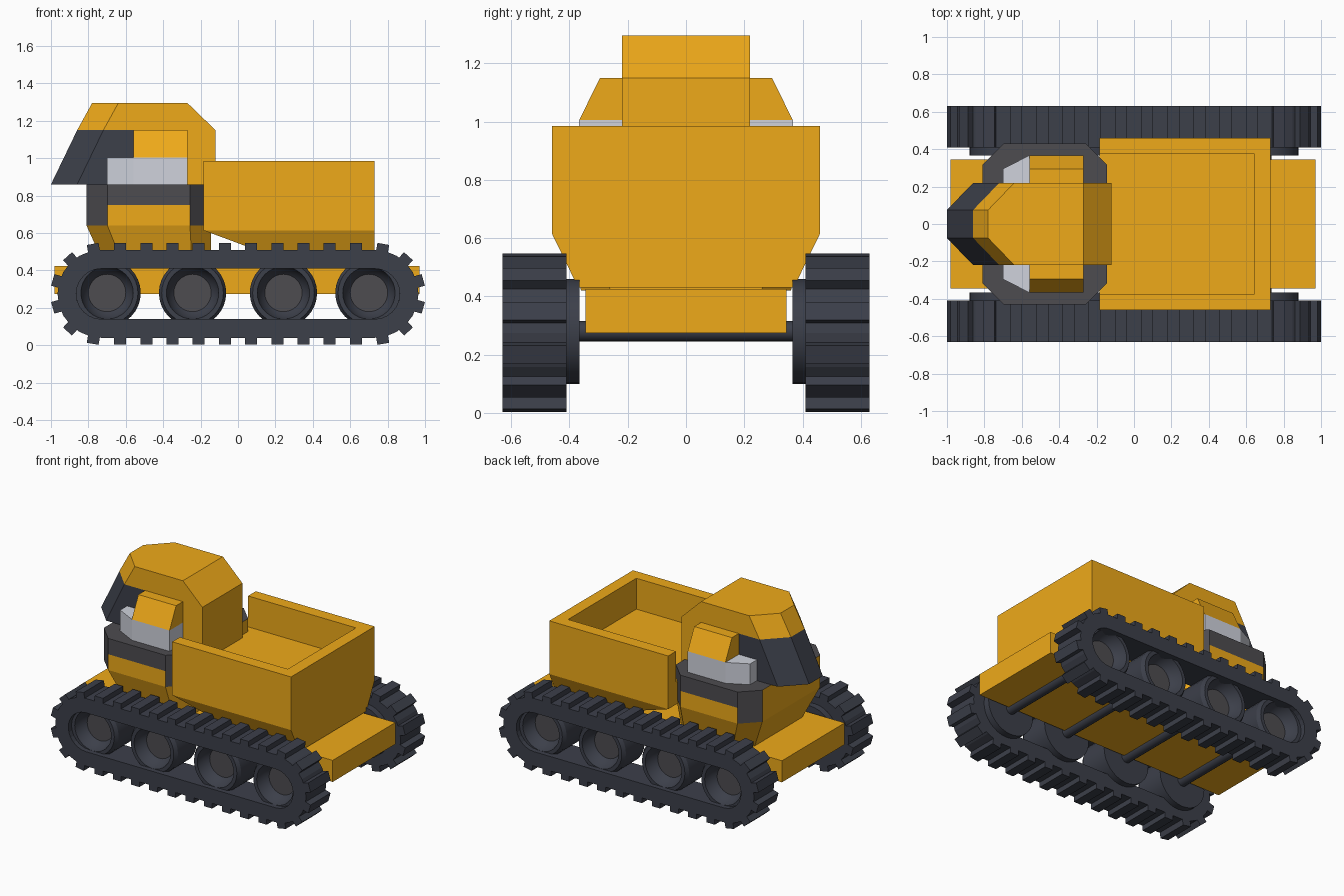
import bpy, bmesh, math
from mathutils import Matrix, Vector

if "Cube" in bpy.data.objects:
    bpy.data.objects.remove(bpy.data.objects["Cube"])


def material(name, rgb):
    m = bpy.data.materials.new(name)
    m.diffuse_color = (*rgb, 1)
    m.use_nodes = True
    m.node_tree.nodes["Principled BSDF"].inputs["Base Color"].default_value = m.diffuse_color
    return m


YELLOW = material("yellow_paint", (0.86, 0.40, 0.01))
RUBBER = material("dark_rubber", (0.045, 0.05, 0.068))
TRIM = material("grey_trim", (0.075, 0.072, 0.08))
LIGHT = material("pale_grey", (0.63, 0.65, 0.72))


def finish(bm, name, mats, smooth=False):
    bmesh.ops.recalc_face_normals(bm, faces=bm.faces)
    me = bpy.data.meshes.new(name)
    bm.to_mesh(me)
    bm.free()
    for m in mats:
        me.materials.append(m)
    ob = bpy.data.objects.new(name, me)
    bpy.context.collection.objects.link(ob)
    if smooth:
        bpy.ops.object.select_all(action='DESELECT')
        ob.select_set(True)
        bpy.context.view_layer.objects.active = ob
        bpy.ops.object.shade_smooth_by_angle(angle=math.radians(30))
    return ob


def loft(bm, loops, closed=False, pick=lambda level, i: 0):
    """Skin a list of point loops; cap the ends unless closed."""
    rows = [[bm.verts.new(p) for p in loop] for loop in loops]
    n = len(rows[0])
    pairs = list(zip(rows, rows[1:])) + ([(rows[-1], rows[0])] if closed else [])
    for level, (a, b) in enumerate(pairs):
        for i in range(n):
            j = (i + 1) % n
            bm.faces.new((a[i], a[j], b[j], b[i])).material_index = pick(level, i)
    if not closed:
        bm.faces.new(rows[0]).material_index = pick(-1, 0)
        bm.faces.new(rows[-1]).material_index = pick(len(rows), 0)


def at_z(pts, z):
    return [(x, y, z) for x, y in pts]


def solid(name, loops, mats, smooth=False, pick=lambda level, i: 0):
    bm = bmesh.new()
    loft(bm, loops, pick=pick)
    return finish(bm, name, mats, smooth)


def rect(x0, x1, y0, y1, z):
    return at_z([(x0, y0), (x1, y0), (x1, y1), (x0, y1)], z)


def box(name, x0, x1, y0, y1, z0, z1, mat):
    return solid(name, [rect(x0, x1, y0, y1, z0), rect(x0, x1, y0, y1, z1)], [mat])


# Tracks: stadium band with lugs
ZC, XE = 0.275, 0.73


def stadium(r, y, n=12):
    pts = []
    for side, start in ((1, -90), (-1, 90)):
        for k in range(n + 1):
            a = math.radians(start + 180 * k / n)
            pts.append((side * XE + r * math.cos(a), y, ZC + r * math.sin(a)))
    return pts


def track(name, s):
    bm = bmesh.new()
    y0, y1 = s * 0.41, s * 0.63
    loft(bm, [stadium(0.235, y0), stadium(0.235, y1),
              stadium(0.135, y1), stadium(0.135, y0)], closed=True)
    spots = [(-0.63 + 0.14 * k, a) for k in range(10) for a in (90, -90)]
    spots += [(XE, a) for a in (-80, -48, -16, 16, 48, 80)]
    spots += [(-XE, 180 + a) for a in (-80, -48, -16, 16, 48, 80)]
    for x, a in spots:
        m = (Matrix.Translation((x, s * 0.52, ZC))
             @ Matrix.Rotation(-math.radians(a), 4, 'Y')
             @ Matrix.Translation((0.245, 0, 0))
             @ Matrix.Diagonal((0.052, 0.22, 0.064, 1)))
        bmesh.ops.create_cube(bm, size=1, matrix=m)
    return finish(bm, name, [RUBBER])


def circle(x, y, r, n=32):
    return [(x + r * math.cos(2 * math.pi * k / n), y,
             0.28 + r * math.sin(2 * math.pi * k / n)) for k in range(n)]


# Wheels and axles
WHEEL = [(0.18, 0.365), (0.18, 0.57), (0.165, 0.595), (0.14, 0.595),
         (0.125, 0.54), (0.10, 0.515)]
for s, side in ((-1, "front"), (1, "back")):
    track(side + "_track", s)
    for i, x in enumerate((-0.70, -0.243, 0.243, 0.70)):
        solid(f"{side}_wheel_{i + 1}", [circle(x, s * y, r) for r, y in WHEEL],
              [RUBBER, TRIM], True, lambda level, k: int(level == len(WHEEL)))
for i, x in enumerate((-0.70, -0.243, 0.243, 0.70)):
    solid(f"axle_{i + 1}", [circle(x, -0.38, 0.035, 16), circle(x, 0.38, 0.035, 16)],
          [RUBBER], True)

# Chassis
box("chassis", -0.98, 0.97, -0.345, 0.345, 0.275, 0.425, YELLOW)

# Cargo bed: tapered hull, hollowed and open towards the cab
bed = solid("cargo_bed", [rect(0.31, 0.73, -0.37, 0.37, 0.43),
                          rect(-0.185, 0.73, -0.46, 0.46, 0.615),
                          rect(-0.185, 0.73, -0.46, 0.46, 0.985)], [YELLOW])
cutter = box("bed_cutter", -0.4, 0.645, -0.375, 0.375, 0.77, 1.2, YELLOW)
cutter.hide_render = True
mod = bed.modifiers.new("hollow", 'BOOLEAN')
mod.object = cutter
mod.solver = 'EXACT'
bpy.context.view_layer.objects.active = bed
bpy.ops.object.modifier_apply(modifier=mod.name)
bpy.data.objects.remove(cutter)


# Cab base: octagon body with trim around the top and corners
def octagon(x0, x1, y, c):
    return [(x0 + c, -y), (x1 - c, -y), (x1, -y + c), (x1, y - c),
            (x1 - c, y), (x0 + c, y), (x0, y - c), (x0, -y + c)]


def base_colour(level, i):
    if level <= 0:
        return 0
    if level == 3 or level == 4:
        return 1
    corner = i % 2 == 1
    top_band = level == 2 and i in (0, 4)
    return int(corner or top_band)


wide = octagon(-0.81, -0.145, 0.43, 0.112)
solid("cab_base", [at_z(octagon(-0.71, -0.145, 0.36, 0.10), 0.42), at_z(wide, 0.64),
                   at_z(wide, 0.75), at_z(wide, 0.86)], [YELLOW, TRIM], pick=base_colour)


# Cab: slanted faceted nose, dark glass below the roof line
def cab_section(nose, rear, z):
    half = [(nose, 0.075), (nose + 0.14, 0.22), (-0.42, 0.22), (rear, 0.22)]
    return at_z(half + [(x, -y) for x, y in reversed(half)], z)


solid("cab", [cab_section(-1.0, -0.12, 0.86), cab_section(-0.86, -0.12, 1.15),
              cab_section(-0.78, -0.27, 1.295)], [YELLOW, RUBBER],
      pick=lambda level, i: int(level == -1 or (level == 0 and i in (0, 1, 5, 6, 7))))
box("cab_rear_foot", -0.40, -0.12, -0.22, 0.22, 0.60, 0.86, YELLOW)

# Side pods on both sides of the cab
for s, side in ((-1, "front"), (1, "back")):
    plan = [(-0.70, s * 0.2), (-0.70, s * 0.295), (-0.56, s * 0.367),
            (-0.27, s * 0.367), (-0.27, s * 0.2)]
    solid(side + "_side_lamp", [at_z(plan, 0.86), at_z(plan, 1.005)], [LIGHT])
    solid(side + "_side_pod", [rect(-0.56, -0.27, s * 0.2, s * 0.367, 1.005),
                               rect(-0.56, -0.27, s * 0.2, s * 0.295, 1.15)], [YELLOW])
